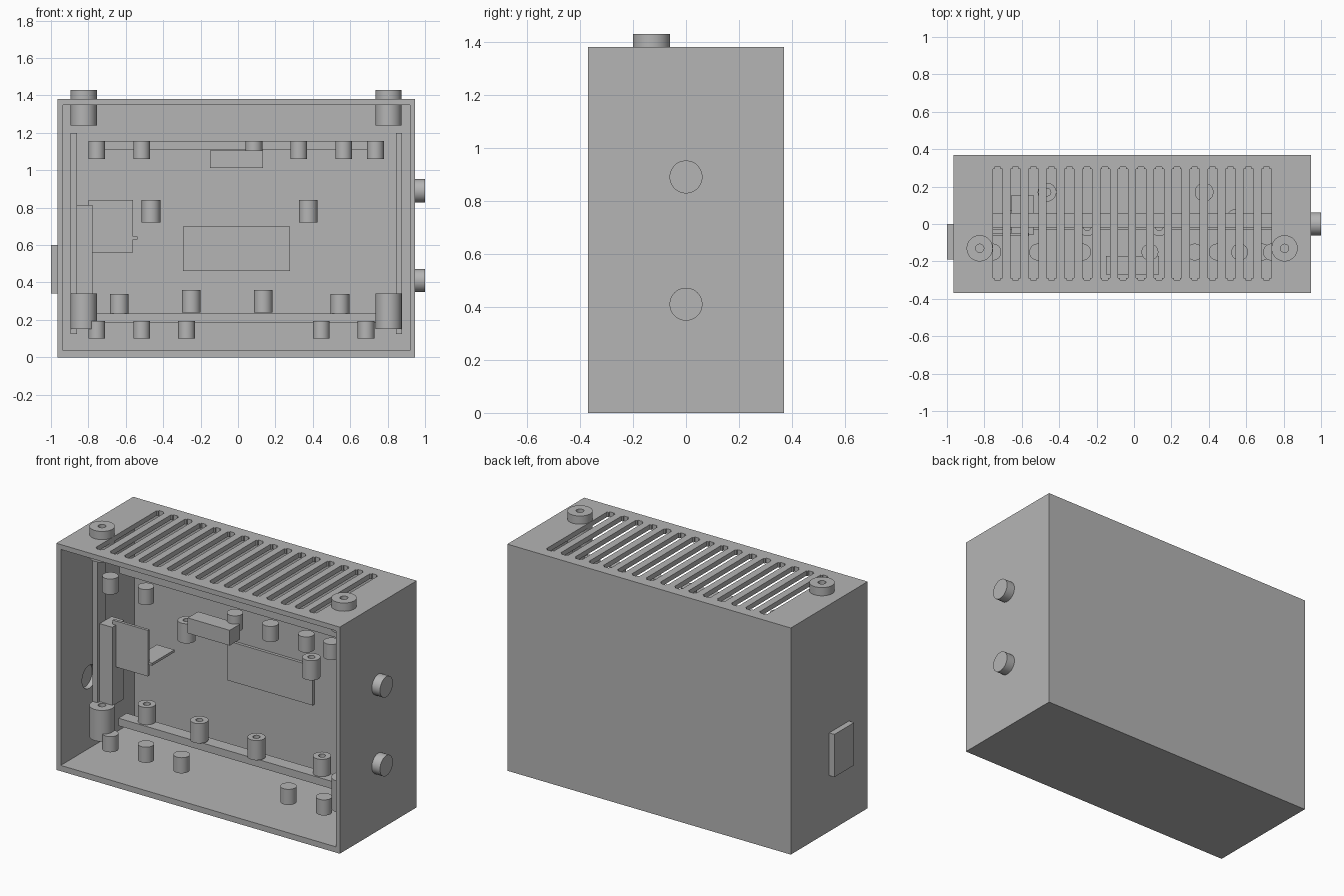
import bpy
import bmesh
from math import radians
from mathutils import Matrix, Vector

cube = bpy.data.objects.get("Cube")
if cube:
    bpy.data.objects.remove(cube, do_unlink=True)

grey = bpy.data.materials.new("plain grey")
grey.use_nodes = True
grey.diffuse_color = (0.46, 0.46, 0.46, 1)
grey.node_tree.nodes["Principled BSDF"].inputs["Base Color"].default_value = (0.46, 0.46, 0.46, 1)


def finish(name, bm, smooth=False):
    bmesh.ops.recalc_face_normals(bm, faces=bm.faces[:])
    mesh = bpy.data.meshes.new(name)
    bm.to_mesh(mesh)
    bm.free()
    mesh.materials.append(grey)
    obj = bpy.data.objects.new(name, mesh)
    bpy.context.collection.objects.link(obj)
    if smooth:
        bpy.ops.object.select_all(action='DESELECT')
        obj.select_set(True)
        bpy.context.view_layer.objects.active = obj
        bpy.ops.object.shade_smooth_by_angle(angle=radians(35))
    return obj


def add_box(bm, x, y, z):
    lo, hi = Vector((x[0], y[0], z[0])), Vector((x[1], y[1], z[1]))
    mat = Matrix.Translation((lo + hi) / 2) @ Matrix.Diagonal((*(hi - lo), 1))
    return bmesh.ops.create_cube(bm, size=1, matrix=mat)["verts"]


def box(name, x, y, z):
    bm = bmesh.new()
    add_box(bm, x, y, z)
    return finish(name, bm)


def post(name, x, y, z, radius, hole=0):
    """Upright cylinder, with a blind screw hole in its top if asked."""
    bm = bmesh.new()
    bmesh.ops.create_cone(bm, cap_ends=True, segments=40, radius1=radius, radius2=radius,
                          depth=z[1] - z[0],
                          matrix=Matrix.Translation((x, y, (z[0] + z[1]) / 2)))
    if hole:
        top = max(bm.faces, key=lambda f: f.calc_center_median().z)
        bmesh.ops.inset_region(bm, faces=[top], thickness=radius - hole)
        floor = bmesh.ops.extrude_discrete_faces(bm, faces=[top])["faces"][0]
        bmesh.ops.translate(bm, verts=floor.verts[:], vec=(0, 0, -0.08))
    return finish(name, bm, True)


def side_cylinder(name, x, y, z, radius):
    """Cylinder lying along x."""
    bm = bmesh.new()
    mat = Matrix.Translation(((x[0] + x[1]) / 2, y, z)) @ Matrix.Rotation(radians(90), 4, 'Y')
    bmesh.ops.create_cone(bm, cap_ends=True, segments=48, radius1=radius, radius2=radius,
                          depth=x[1] - x[0], matrix=mat)
    return finish(name, bm, True)


def cut(target, cutter):
    mod = target.modifiers.new("cut", 'BOOLEAN')
    mod.operation = 'DIFFERENCE'
    mod.solver = 'EXACT'
    mod.object = cutter
    bpy.context.view_layer.objects.active = target
    bpy.ops.object.modifier_apply(modifier=mod.name)
    bpy.data.objects.remove(cutter, do_unlink=True)


# Open-fronted case
case = box("case", (-0.965, 0.945), (-0.37, 0.37), (0, 1.38))
cut(case, box("cavity_cutter", (-0.935, 0.92), (-0.5, 0.34), (0.035, 1.35)))

# Vent slots in the top
bm = bmesh.new()
for i in range(16):
    x = -0.729 + i * 0.0958
    verts = add_box(bm, (x - 0.026, x + 0.026), (-0.3, 0.305), (1.3, 1.45))
    upright = {e for v in verts for e in v.link_edges
               if abs(e.verts[0].co.z - e.verts[1].co.z) > 0.1}
    bmesh.ops.bevel(bm, geom=list(upright), offset=0.01, segments=2, affect='EDGES')
cut(case, finish("vent_cutter", bm))

# Left-hand wall socket: outer plate with a round recess behind it
plate = box("socket_plate", (-1.0, -0.965), (-0.19, 0), (0.34, 0.6))
cut(case, side_cylinder("socket_cutter", (-1.1, -0.9), -0.095, 0.47, 0.07))

# Round buttons on the other wall
for i, z in enumerate((0.41, 0.89)):
    side_cylinder(f"side_button_{i + 1}", (0.93, 1.0), 0, z, 0.062)

# Large corner fixings
for side, x in (("right", -0.825), ("left", 0.805)):
    post(f"top_fixing_{side}", x, -0.13, (1.24, 1.43), 0.07, 0.022)
    post(f"lower_fixing_{side}", x, -0.13, (0.15, 0.34), 0.07, 0.022)

# Plain pegs in two rows
for i, x in enumerate((-0.755, -0.515, 0.085, 0.325, 0.565, 0.735)):
    post(f"upper_peg_{i + 1}", x, -0.15, (1.06, 1.155), 0.045)
for i, x in enumerate((-0.755, -0.515, -0.275, 0.445, 0.685)):
    post(f"lower_peg_{i + 1}", x, -0.15, (0.1, 0.195), 0.045)

# Drilled standoffs
for i, x in enumerate((-0.465, 0.375)):
    post(f"middle_standoff_{i + 1}", x, 0.17, (0.72, 0.84), 0.05, 0.02)
for i, x in enumerate((-0.25, 0.135)):
    post(f"inner_standoff_{i + 1}", x, -0.015, (0.24, 0.36), 0.05, 0.02)
for i, x in enumerate((-0.635, 0.545)):
    post(f"outer_standoff_{i + 1}", x, 0.03, (0.23, 0.338), 0.05, 0.02)

# Inner rails
box("upper_rail", (-0.785, 0.765), (-0.02, 0.06), (1.11, 1.153))
box("lower_rail", (-0.785, 0.765), (-0.03, 0.05), (0.187, 0.233))
box("right_rail", (-0.895, -0.862), (-0.12, -0.04), (0.125, 1.2))
box("left_rail", (0.845, 0.878), (-0.12, -0.04), (0.125, 1.2))

# Inner components
box("terminal_block", (-0.15, 0.133), (-0.27, -0.17), (1.012, 1.105))
box("back_panel", (-0.295, 0.278), (0.322, 0.345), (0.46, 0.7))
box("upright_block", (-0.862, -0.777), (-0.1, 0.015), (0.335, 0.815))
box("upright_board", (-0.8, -0.562), (-0.065, -0.048), (0.56, 0.84))
box("shelf_board", (-0.655, -0.537), (-0.06, 0.155), (0.63, 0.645))
